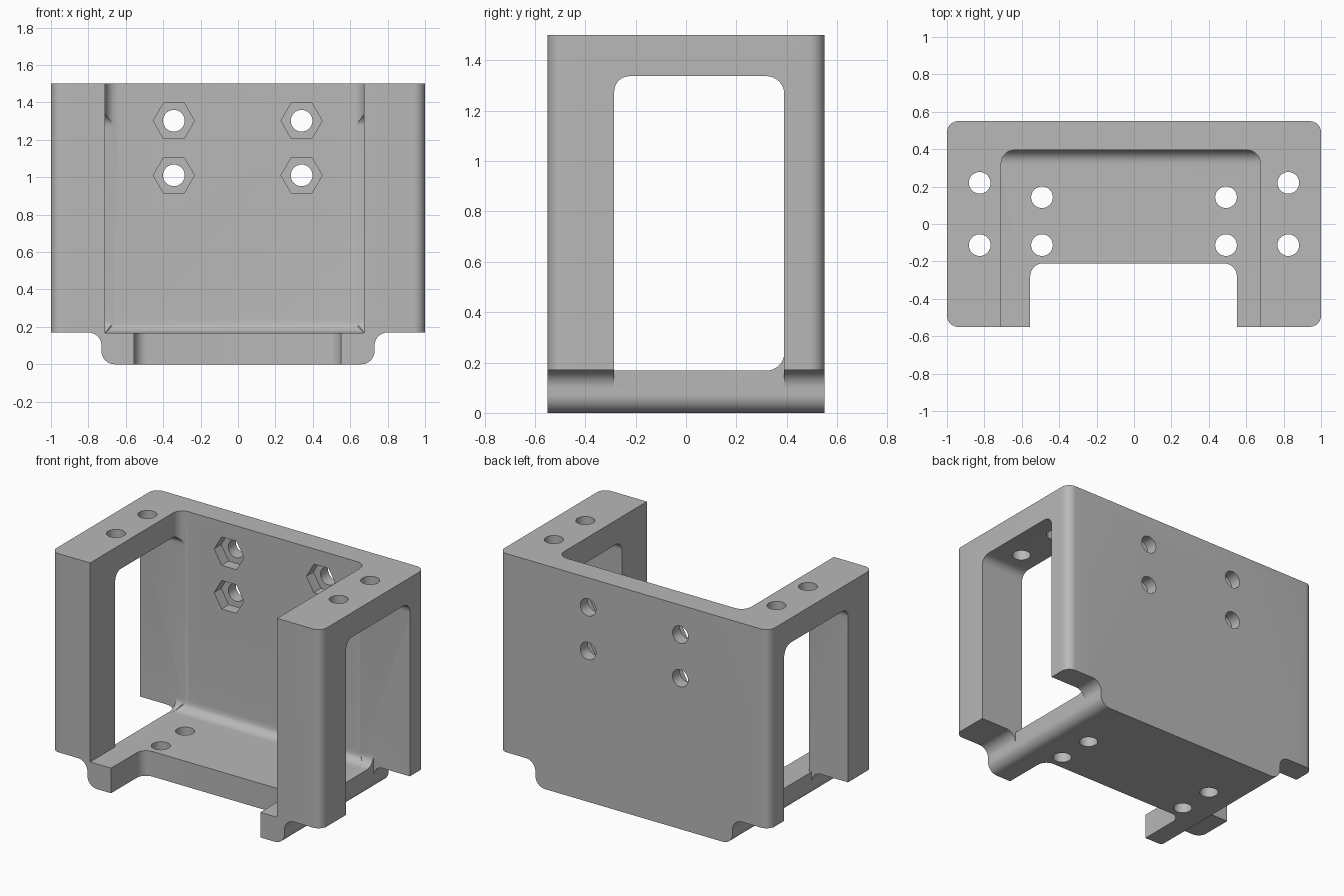
import bpy, bmesh, math
from mathutils import Vector

cube = bpy.data.objects.get("Cube")
if cube:
    bpy.data.objects.remove(cube, do_unlink=True)

grey = bpy.data.materials.new("plain grey")
grey.use_nodes = True
colour = (0.48, 0.48, 0.48, 1)
grey.diffuse_color = colour
grey.node_tree.nodes["Principled BSDF"].inputs["Base Color"].default_value = colour

BACK, FLOOR, TOP = 0.395, 0.168, 1.5


def rounded(corners, steps=8):
    """Outline from (u, v, radius) right-angle corners."""
    out = []
    for i, (u, v, r) in enumerate(corners):
        p = Vector((u, v))
        if r == 0:
            out.append(p)
            continue
        a = (Vector(corners[i - 1][:2]) - p).normalized()
        b = (Vector(corners[(i + 1) % len(corners)][:2]) - p).normalized()
        for k in range(steps + 1):
            t = math.pi / 2 * k / steps
            out.append(p + r * (a + b) - r * (b * math.cos(t) + a * math.sin(t)))
    return out


def rect(u0, u1, v0, v1, radii=(0, 0, 0, 0)):
    return rounded([(u, v, r) for (u, v), r in
                    zip(((u0, v0), (u1, v0), (u1, v1), (u0, v1)), radii)])


def circle(u, v, r, n=32):
    return [Vector((u + r * math.cos(2 * math.pi * k / n),
                    v + r * math.sin(2 * math.pi * k / n))) for k in range(n)]


def prism(name, outline, axis, lo, hi):
    """Extrude an outline along an axis from lo to hi."""
    place = {"x": lambda p, w: (w, p.x, p.y),
             "y": lambda p, w: (p.x, w, p.y),
             "z": lambda p, w: (p.x, p.y, w)}[axis]
    bm = bmesh.new()
    low, high = ([bm.verts.new(place(p, w)) for p in outline] for w in (lo, hi))
    bm.faces.new(low)
    bm.faces.new(high)
    for i in range(len(low)):
        bm.faces.new((low[i - 1], low[i], high[i], high[i - 1]))
    bmesh.ops.recalc_face_normals(bm, faces=bm.faces)
    mesh = bpy.data.meshes.new(name)
    bm.to_mesh(mesh)
    bm.free()
    ob = bpy.data.objects.new(name, mesh)
    bpy.context.collection.objects.link(ob)
    return ob


def combine(target, tool, operation="DIFFERENCE"):
    """Apply a boolean and discard the tool."""
    mod = target.modifiers.new("boolean", "BOOLEAN")
    mod.operation, mod.object, mod.solver = operation, tool, "EXACT"
    bpy.context.view_layer.objects.active = target
    bpy.ops.object.modifier_apply(modifier=mod.name)
    bpy.data.objects.remove(tool, do_unlink=True)


# Body: stepped front profile within a rounded footprint
half = [(0.73, 0, 0.07), (0.73, 0.17, 0.07), (1, 0.17, 0), (1, TOP, 0)]
profile = half + [(-u, v, r) for u, v, r in reversed(half)]
body = prism("mounting_bracket", rounded(profile), "y", -0.7, 0.7)
combine(body, prism("footprint", rect(-1, 1, -0.55, 0.55, (0.06,) * 4), "z", -0.1, 1.6),
        "INTERSECT")

# Open cavity with rounded rear corners and a floor fillet
cavity = prism("cavity", rect(-0.71, 0.675, -0.8, BACK, (0, 0, 0.07, 0.07)), "z", 0.1, 1.7)
combine(cavity, prism("cavity_side", rect(-0.7, BACK, FLOOR, 1.6, (0, 0.07, 0, 0)),
                      "x", -0.9, 0.9), "INTERSECT")
combine(body, cavity)

# Side windows, with the ledge outside the base removed
for side in (-1, 1):
    inner, outer = sorted((side * 0.6, side * 1.2))
    combine(body, prism("window", rect(-0.285, 0.39, FLOOR, 1.337, (0, 0.07, 0.07, 0.07)[:1]
                                       + (0.07, 0.07, 0.06)), "x", inner, outer))
    inner, outer = sorted((side * 0.73, side * 1.2))
    combine(body, prism("ledge", rect(-0.285, 0.39, 0.072, 0.4), "x", inner, outer))

# Notch at the front of the floor
combine(body, prism("notch", rect(-0.555, 0.55, -0.8, -0.21, (0, 0, 0.07, 0.07)),
                    "z", -0.2, 0.3))

# Screw holes in the arms and floor
for side in (-1, 1):
    for y in (0.22, -0.113):
        combine(body, prism("arm_hole", circle(side * 0.825, y, 0.058), "z", 1.25, 1.6))
    for y in (0.143, -0.113):
        combine(body, prism("floor_hole", circle(side * 0.492, y, 0.058), "z", -0.1, 0.25))

# Back wall holes with hexagonal nut pockets
for x in (-0.343, 0.34):
    for z in (1.302, 1.01):
        combine(body, prism("back_hole", circle(x, z, 0.058), "y", 0.3, 0.7))
        combine(body, prism("nut_pocket", circle(x, z, 0.11, 6), "y", 0.3, 0.47))

body.data.materials.clear()
body.data.materials.append(grey)
for face in body.data.polygons:
    face.material_index = 0
bpy.ops.object.select_all(action="DESELECT")
body.select_set(True)
bpy.context.view_layer.objects.active = body
bpy.ops.object.shade_smooth_by_angle(angle=math.radians(30))
